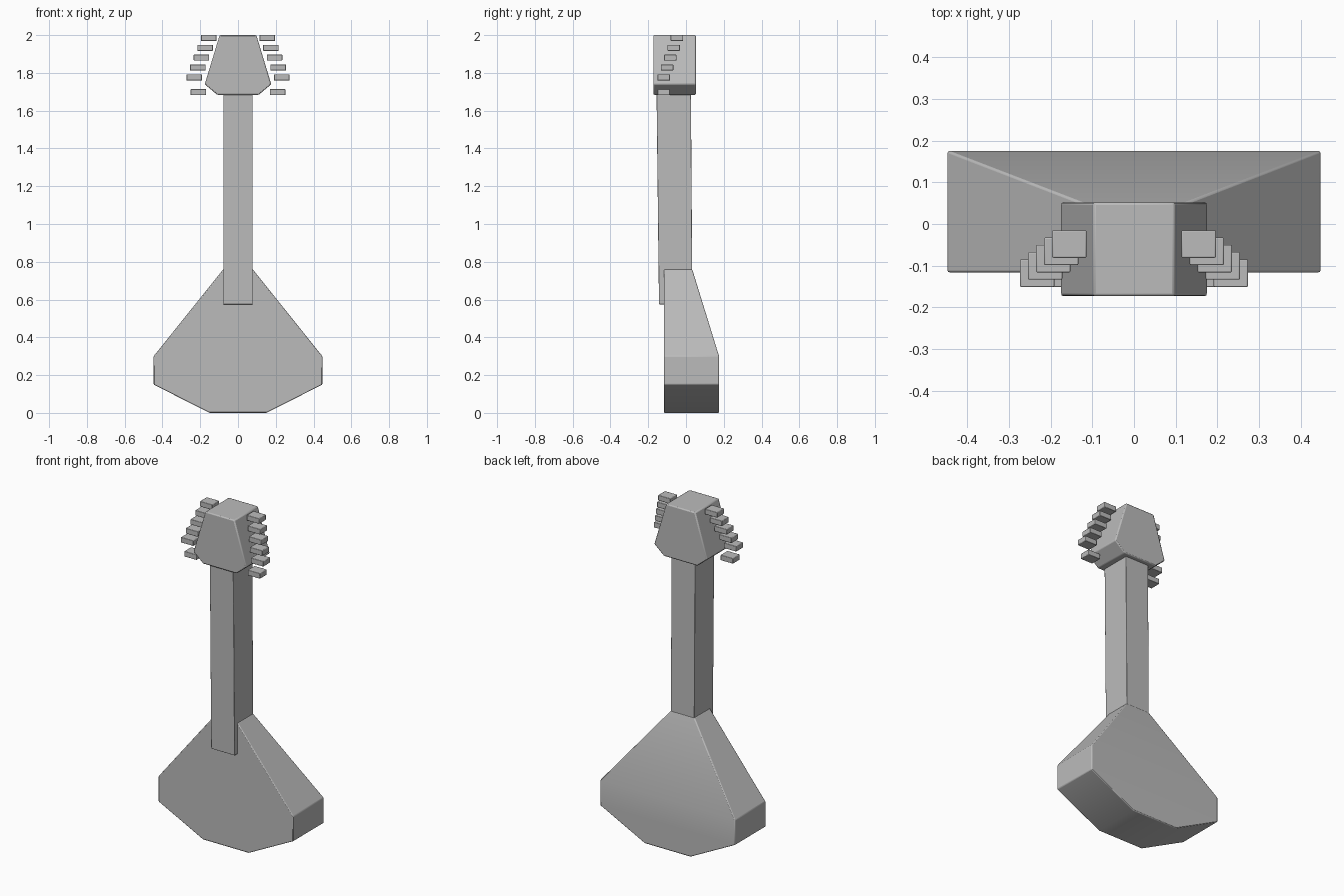
import bpy
import bmesh

cube = bpy.data.objects.get("Cube")
if cube:
    bpy.data.objects.remove(cube, do_unlink=True)

grey = bpy.data.materials.new("plain grey")
grey.use_nodes = True
grey.diffuse_color = (0.5, 0.5, 0.5, 1)
grey.node_tree.nodes["Principled BSDF"].inputs["Base Color"].default_value = (0.5, 0.5, 0.5, 1)


def slab(name, half_profile, front, back, bevel):
    """Mirror a half outline of (x, z), and span it from front(z) to back(z)."""
    outline = half_profile + [(-x, z) for x, z in reversed(half_profile)]
    bm = bmesh.new()
    near = [bm.verts.new((x, front(z), z)) for x, z in outline]
    far = [bm.verts.new((x, back(z), z)) for x, z in outline]
    # Caps are split into level strips so that tapered backs stay planar
    count, half = len(outline), len(half_profile)
    for ring in (near, far):
        for i in range(half - 1):
            j = count - 1 - i
            bm.faces.new((ring[i], ring[i + 1], ring[j - 1], ring[j]))
    for i in range(count):
        j = (i + 1) % count
        bm.faces.new((near[i], near[j], far[j], far[i]))
    bmesh.ops.recalc_face_normals(bm, faces=bm.faces)
    mesh = bpy.data.meshes.new(name)
    bm.to_mesh(mesh)
    bm.free()
    mesh.materials.append(grey)
    obj = bpy.data.objects.new(name, mesh)
    bpy.context.collection.objects.link(obj)
    mod = obj.modifiers.new("soft edges", 'BEVEL')
    mod.width = bevel
    mod.segments = 2
    bpy.ops.object.select_all(action='DESELECT')
    obj.select_set(True)
    bpy.context.view_layer.objects.active = obj
    bpy.ops.object.shade_smooth_by_angle(angle=0.5)
    return obj


def line(z0, y0, z1, y1):
    """Depth that runs evenly between two heights and is level outside them."""
    return lambda z: y0 + (y1 - y0) * min(max((z - z0) / (z1 - z0), 0), 1)


# Body: flat front, back sloping in towards the neck
slab("body", [(0.15, 0), (0.447, 0.15), (0.447, 0.30), (0.078, 0.76)],
     lambda z: -0.116, line(0.30, 0.175, 0.76, 0.033), 0.005)

# Neck: long bar leaning slightly forward, its foot sunk in the body
slab("neck", [(0.078, 0.575), (0.078, 1.70)],
     line(0.575, -0.143, 1.70, -0.156), line(0.575, 0.034, 1.70, 0.026), 0.002)

# Head
slab("head", [(0.11, 1.684), (0.176, 1.74), (0.097, 2.0)],
     lambda z: -0.173, lambda z: 0.052, 0.006)

# Tuning pegs: five in a slanted row and one lower, on both sides
pegs = [(0.155 + 0.0192 * i, -0.048 - 0.0175 * i, 1.985 - 0.0522 * i) for i in range(5)]
pegs.append((0.21, -0.118, 1.698))
for side, sign in (("left", 1), ("right", -1)):
    for number, (x, y, z) in enumerate(pegs, 1):
        peg = slab(f"{side}_peg_{number}", [(0.041, -0.016), (0.041, 0.016)],
                   lambda z: -0.033, lambda z: 0.033, 0.003)
        peg.location = (sign * x, y, z)
